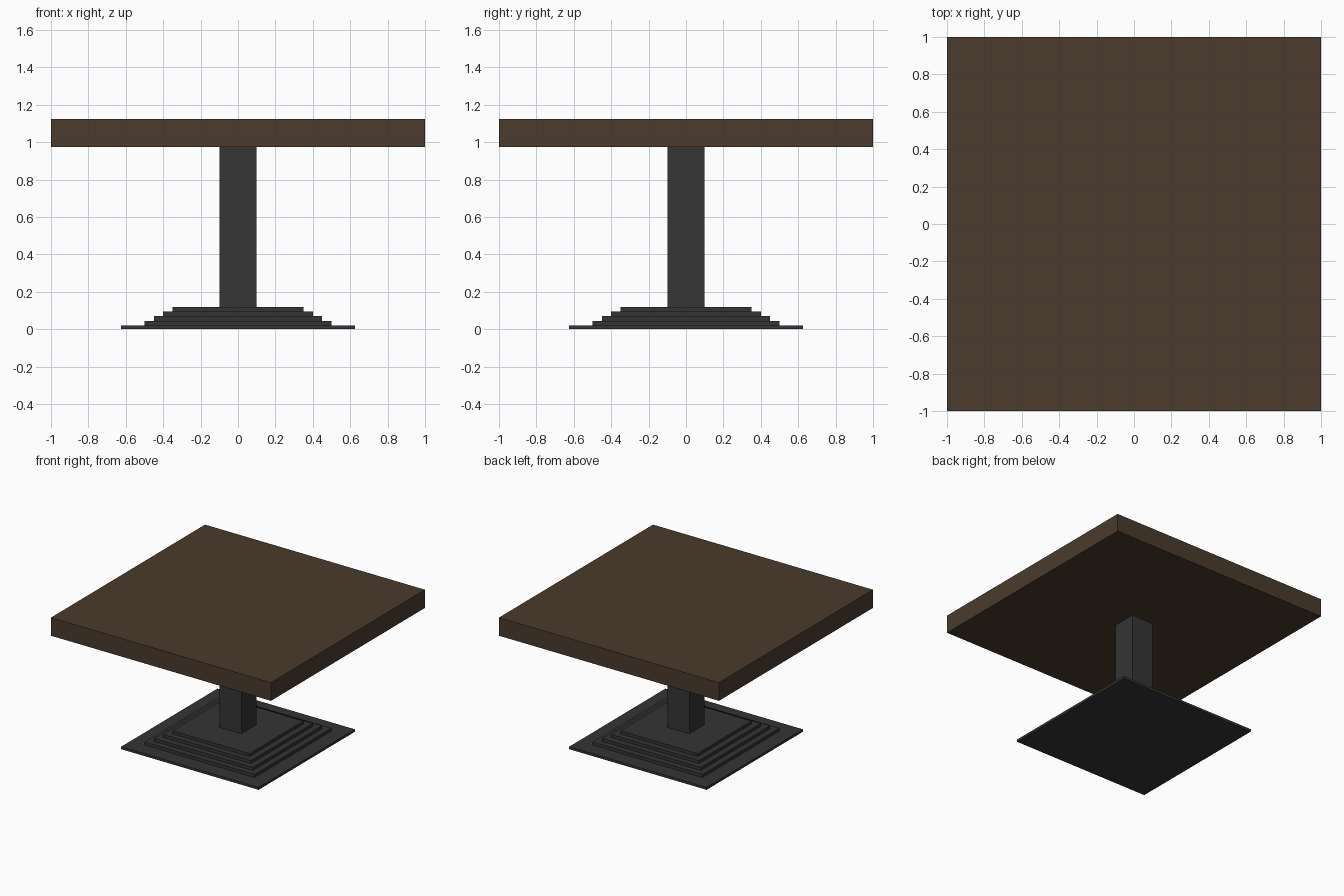
import bpy

if "Cube" in bpy.data.objects:
    bpy.data.objects.remove(bpy.data.objects["Cube"])


def material(name, color):
    m = bpy.data.materials.new(name)
    m.diffuse_color = (*color, 1.0)
    m.use_nodes = True
    m.node_tree.nodes["Principled BSDF"].inputs["Base Color"].default_value = m.diffuse_color
    return m


def box(name, half, z0, z1, mat):
    """Square block centred on the z axis."""
    bpy.ops.mesh.primitive_cube_add(size=1, location=(0, 0, (z0 + z1) / 2))
    ob = bpy.context.object
    ob.name = name
    ob.scale = (half * 2, half * 2, z1 - z0)
    bpy.ops.object.transform_apply(location=False, rotation=False, scale=True)
    ob.data.materials.append(mat)
    return ob


wood = material("dark wood", (0.070, 0.043, 0.026))
metal = material("charcoal metal", (0.035, 0.035, 0.035))

# Stepped base, each tier resting on the one below
z = 0.0
tiers = [(0.625, 0.02), (0.50, 0.045), (0.45, 0.07), (0.40, 0.095), (0.35, 0.12)]
for i, (half, top) in enumerate(tiers):
    box(f"base_tier_{i + 1}", half, z, top, metal)
    z = top

# Square column and thick top
box("column", 0.10, z, 0.975, metal)
box("table_top", 1.0, 0.975, 1.124, wood)
